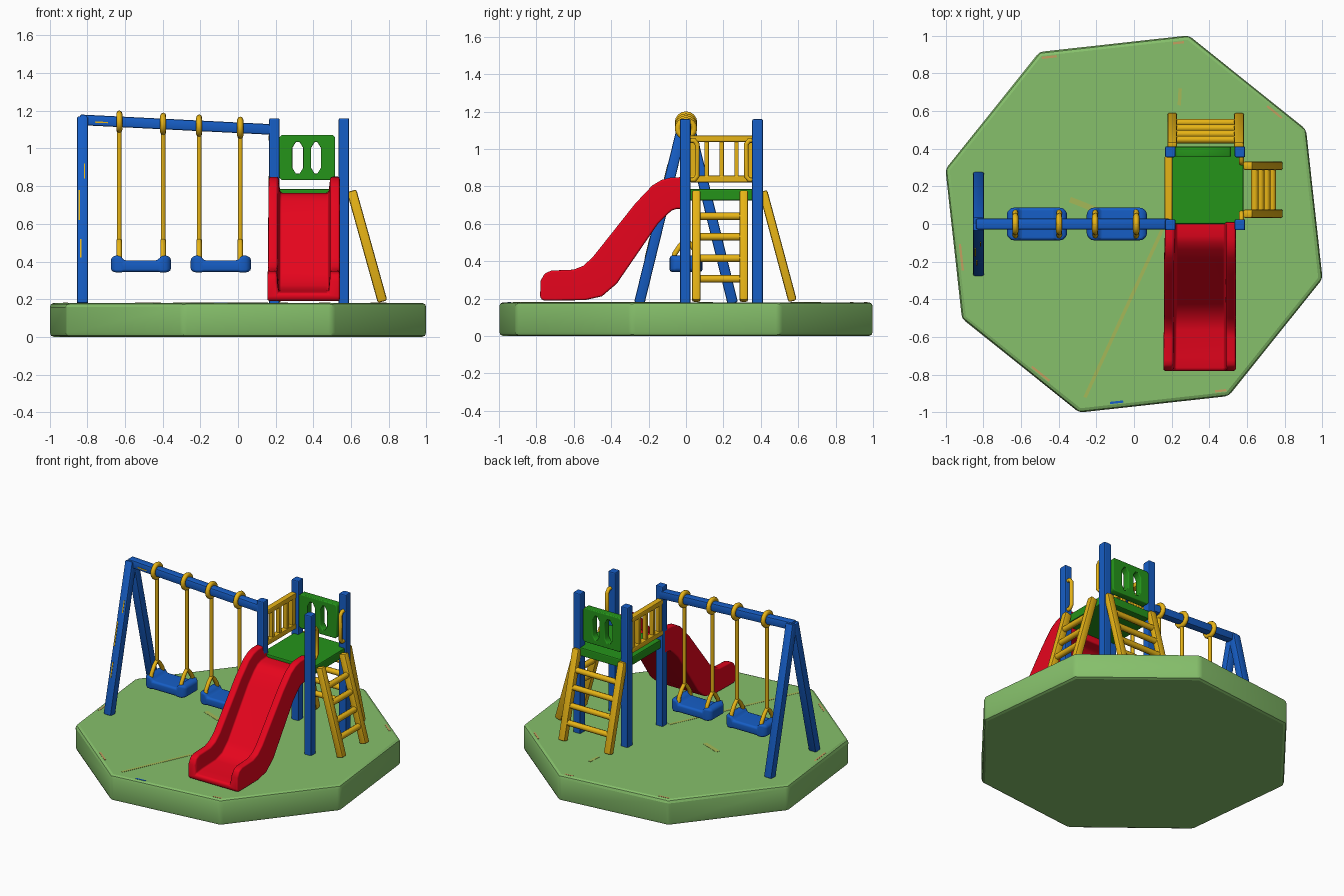
import bpy, bmesh, math
from mathutils import Vector, Matrix

if "Cube" in bpy.data.objects:
    bpy.data.objects.remove(bpy.data.objects["Cube"])


def material(name, r, g, b):
    m = bpy.data.materials.new(name)
    m.diffuse_color = (*[((c / 255 + 0.055) / 1.055) ** 2.4 for c in (r, g, b)], 1)
    m.use_nodes = True
    m.node_tree.nodes["Principled BSDF"].inputs["Base Color"].default_value = m.diffuse_color
    return m


GRASS = material("grass_green", 134, 192, 107)
BLUE = material("blue", 22, 94, 198)
YELLOW = material("yellow", 234, 182, 22)
GREEN = material("panel_green", 37, 148, 26)
RED = material("red", 236, 4, 30)
OCHRE = material("worn_ochre", 165, 185, 88)
ORANGE = material("worn_orange", 196, 160, 96)


def activate(ob):
    bpy.ops.object.select_all(action='DESELECT')
    ob.select_set(True)
    bpy.context.view_layer.objects.active = ob


def finish(name, bm, mat, bevel=0.0, segments=2, angle=20):
    """Round the hard edges, then turn the bmesh into a shaded object."""
    bmesh.ops.recalc_face_normals(bm, faces=bm.faces[:])
    if bevel:
        hard = [e for e in bm.edges if len(e.link_faces) == 2 and e.calc_face_angle() > 0.6]
        bmesh.ops.bevel(bm, geom=hard, offset=bevel, segments=segments,
                        profile=0.5, affect='EDGES', clamp_overlap=True)
    me = bpy.data.meshes.new(name)
    bm.to_mesh(me)
    bm.free()
    me.materials.append(mat)
    ob = bpy.data.objects.new(name, me)
    bpy.context.collection.objects.link(ob)
    activate(ob)
    bpy.ops.object.shade_smooth_by_angle(angle=math.radians(angle))
    return ob


def box(name, lo, hi, mat, bevel=0.008):
    lo, hi = Vector(lo), Vector(hi)
    bm = bmesh.new()
    bmesh.ops.create_cube(bm, size=1, matrix=Matrix.Translation((lo + hi) / 2)
                          @ Matrix.Diagonal((*(hi - lo), 1)))
    return finish(name, bm, mat, bevel)


def beam(name, a, b, w, d, mat, bevel=0.009):
    """Rounded bar from a to b: w wide sideways, d deep."""
    a, b = Vector(a), Vector(b)
    bm = bmesh.new()
    bmesh.ops.create_cube(bm, size=1, matrix=Matrix.Translation((a + b) / 2)
                          @ (b - a).to_track_quat('Z', 'Y').to_matrix().to_4x4()
                          @ Matrix.Diagonal((w, d, (b - a).length, 1)))
    return finish(name, bm, mat, bevel, 2, 35)


def tube(name, points, radius, mat, cyclic=False):
    cu = bpy.data.curves.new(name, 'CURVE')
    cu.dimensions = '3D'
    cu.bevel_depth = radius
    cu.bevel_resolution = 2
    cu.use_fill_caps = True
    sp = cu.splines.new('POLY')
    sp.points.add(len(points) - 1)
    for p, co in zip(sp.points, points):
        p.co = (*co, 1)
    sp.use_cyclic_u = cyclic
    cu.materials.append(mat)
    ob = bpy.data.objects.new(name, cu)
    bpy.context.collection.objects.link(ob)
    activate(ob)
    bpy.ops.object.convert(target='MESH')
    bpy.ops.object.shade_smooth_by_angle(angle=math.radians(50))
    return ob


# Octagonal grass base
bm = bmesh.new()
ring = [bm.verts.new((1.042 * math.cos(math.radians(28.8 + 45 * i)),
                      1.042 * math.sin(math.radians(28.8 + 45 * i)), 0)) for i in range(8)]
face = bm.faces.new(ring)
top = bmesh.ops.extrude_face_region(bm, geom=[face])["geom"]
bmesh.ops.translate(bm, vec=(0, 0, 0.18), verts=[v for v in top if isinstance(v, bmesh.types.BMVert)])
finish("grass_base", bm, GRASS, 0.022)

# Worn streaks on the grass, then worn patches along its rim
for a, b, w in (((-0.26, -0.92), (0.15, -0.03), 0.018), ((-0.34, 0.13), (-0.2, 0.075), 0.03),
                ((0.24, 0.63), (0.245, 0.72), 0.018)):
    beam("grass_streak", (*a, 0.18), (*b, 0.18), w, 0.003, OCHRE, 0)
for ang, t, half, mat in ((186.3, 0.075, 0.07, ORANGE), (231.3, 0.11, 0.06, ORANGE),
                          (96.3, 0.35, 0.04, ORANGE), (96.3, -0.34, 0.03, ORANGE),
                          (51.3, -0.21, 0.05, ORANGE), (276.3, 0.36, 0.03, ORANGE),
                          (276.3, -0.195, 0.035, BLUE)):
    n = Vector((math.cos(math.radians(ang)), math.sin(math.radians(ang)), 0))
    c, u = n * 0.93 + Vector((0, 0, 0.18)), Vector((-n.y, n.x, 0))
    beam("rim_patch", c + u * (t - half), c + u * (t + half), 0.012, 0.003, mat, 0)

# Tower posts and platform
for x in (0.193, 0.562):
    for y in (-0.004, 0.383):
        box("tower_post", (x - 0.028, y - 0.029, 0.17), (x + 0.028, y + 0.029, 1.16), BLUE)
box("platform", (0.18, 0.0, 0.725), (0.58, 0.41, 0.785), GREEN)

# Back panel with two octagonal openings
cu = bpy.data.curves.new("back_panel", 'CURVE')
cu.dimensions = '2D'
cu.fill_mode = 'BOTH'
cu.extrude = 0.02
cu.bevel_depth = 0.006


def outline(x0, x1, z0, z1, cx, cz):
    pts = [(x0 + cx, z0), (x1 - cx, z0), (x1, z0 + cz), (x1, z1 - cz),
           (x1 - cx, z1), (x0 + cx, z1), (x0, z1 - cz), (x0, z0 + cz)]
    sp = cu.splines.new('POLY')
    sp.points.add(7)
    for p, (x, z) in zip(sp.points, pts):
        p.co = (x, z, 0, 1)
    sp.use_cyclic_u = True


outline(0.225, 0.51, 0.838, 1.065, 0.01, 0.01)
outline(0.282, 0.352, 0.86, 1.04, 0.022, 0.035)
outline(0.382, 0.446, 0.86, 1.04, 0.022, 0.035)
cu.materials.append(GREEN)
panel = bpy.data.objects.new("back_panel", cu)
bpy.context.collection.objects.link(panel)
panel.rotation_euler = (math.pi / 2, 0, 0)
panel.location.y = 0.383
activate(panel)
bpy.ops.object.convert(target='MESH')

# Side railing
for z in (0.84, 1.055):
    box("railing_rail", (0.162, 0.02, z - 0.018), (0.205, 0.36, z + 0.018), YELLOW)
for y, w in ((0.04, 0.018), (0.11, 0.012), (0.19, 0.012), (0.27, 0.012), (0.34, 0.018)):
    box("railing_bar", (0.168, y - w, 0.84), (0.2, y + w, 1.055), YELLOW, 0.005)

# Grab handles beside the side ladder
for y, s in ((0.02, 1), (0.362, -1)):
    tube("grab_handle", [(0.57, y, 1.045), (0.57, y + s * 0.025, 1.045), (0.57, y + s * 0.04, 1.025),
                         (0.57, y + s * 0.04, 0.855), (0.57, y + s * 0.025, 0.835),
                         (0.57, y, 0.835)], 0.013, YELLOW)


# Ladders
def ladder(name, top, foot, across, half):
    top, foot, across = Vector(top), Vector(foot), Vector(across)
    wide_y = abs(across.x) > 0.5
    for s in (-1, 1):
        o = across * half * s
        beam(name + "_rail", top + o, foot + o, 0.052 if wide_y else 0.046,
             0.046 if wide_y else 0.052, YELLOW, 0.011)
    for z in (0.305, 0.415, 0.53, 0.64):
        c = top.lerp(foot, (top.z - z) / (top.z - foot.z))
        tube(name + "_rung", [c - across * half, c + across * half], 0.02, YELLOW)


ladder("side_ladder", (0.603, 0.182, 0.775), (0.767, 0.182, 0.187), (0, 1, 0), 0.127)
ladder("back_ladder", (0.38, 0.412, 0.775), (0.38, 0.57, 0.187), (1, 0, 0), 0.177)

# Slide: U-shaped section swept through wall-top / underside stations
stations = [(0.01, 0.85, 0.01, 0.68), (-0.08, 0.848, -0.05, 0.68), (-0.13, 0.835, -0.075, 0.672),
            (-0.18, 0.805, -0.10, 0.65), (-0.27, 0.71, -0.15, 0.60), (-0.50, 0.42, -0.37, 0.28),
            (-0.55, 0.375, -0.45, 0.212), (-0.60, 0.355, -0.54, 0.192), (-0.72, 0.35, -0.70, 0.19),
            (-0.755, 0.335, -0.765, 0.19), (-0.778, 0.295, -0.78, 0.205)]
bm = bmesh.new()
rows = []
for i, (ty, tz, by, bz) in enumerate(stations):
    t = i / (len(stations) - 1)
    T, B = Vector((0, ty, tz)), Vector((0, by, bz))
    bed = B.lerp(T, 0.5 - 0.2 * t)
    xl, xr = 0.165 - 0.01 * t, 0.54
    row = [(xl, B), (xl, T), (xl + 0.05, T), (xl + 0.06, bed),
           (xr - 0.06, bed), (xr - 0.05, T), (xr, T), (xr, B)]
    rows.append([bm.verts.new((x, p.y, p.z)) for x, p in row])
for r0, r1 in zip(rows, rows[1:]):
    for j in range(8):
        k = (j + 1) % 8
        bm.faces.new((r0[j], r0[k], r1[k], r1[j]))
for r in (rows[0], rows[-1]):
    for q in ((0, 1, 2, 3), (0, 3, 4, 7), (4, 5, 6, 7)):
        bm.faces.new([r[j] for j in q])
slide = finish("slide", bm, RED, 0.012, 2, 50)
slide.modifiers.new("even_shading", 'WEIGHTED_NORMAL').keep_sharp = True


# Swing frame with chipped paint
def beam_z(x):
    return 1.15 - 0.05 * (x + 0.8) / 0.99


beam("swing_beam", (-0.84, 0, beam_z(-0.84)), (0.19, 0, beam_z(0.19)), 0.056, 0.056, BLUE)
for s in (-1, 1):
    beam("swing_leg", (-0.825, s * 0.008, 1.165), (-0.825, s * 0.25, 0.175), 0.058, 0.056, BLUE)
for x, z0, z1 in ((-0.842, 0.62, 0.78), (-0.835, 0.42, 0.52), (-0.815, 0.84, 0.92)):
    front = [(x, -0.008 - 0.2444 * (1.165 - z) - 0.029, z) for z in (z0, z1)]
    beam("leg_chip", *front, 0.007, 0.004, YELLOW, 0)
beam("beam_chip", (-0.76, -0.028, 1.14), (-0.69, -0.028, 1.137), 0.004, 0.007, YELLOW, 0)

# Swings: seat with raised ends, hanging ropes and beam rings
for cx, ropes in ((-0.515, (-0.115, 0.118)), (-0.091, (-0.115, 0.103))):
    half = [(0.16, 0.065, 0.35, 0.42), (0.135, 0.085, 0.342, 0.432),
            (0.105, 0.088, 0.342, 0.43), (0.09, 0.085, 0.345, 0.405)]
    bm = bmesh.new()
    rows = [[bm.verts.new((cx + dx, y, z)) for y, z in ((-hy, z0), (hy, z0), (hy, z1), (-hy, z1))]
            for dx, hy, z0, z1 in [(-r[0], *r[1:]) for r in half] + half[::-1]]
    for r0, r1 in zip(rows, rows[1:]):
        for j in range(4):
            k = (j + 1) % 4
            bm.faces.new((r0[j], r0[k], r1[k], r1[j]))
    bm.faces.new(rows[0])
    bm.faces.new(rows[-1])
    seat = finish("swing_seat", bm, BLUE, 0.015, 2, 50)
    seat.modifiers.new("even_shading", 'WEIGHTED_NORMAL').keep_sharp = True
    for x in (cx + dx for dx in ropes):
        z = beam_z(x)
        tube("swing_ring", [(x, 0.044 * math.cos(a), z + 0.044 * math.sin(a))
                            for a in (math.tau * i / 16 for i in range(16))], 0.016, YELLOW, True)
        tube("swing_rope", [(x, 0, z - 0.045), (x, 0, 0.51)], 0.0125, YELLOW)
        tube("seat_hanger", [(x, -0.068, 0.40), (x, -0.06, 0.44), (x, -0.03, 0.485), (x, 0, 0.515),
                             (x, 0.03, 0.485), (x, 0.06, 0.44), (x, 0.068, 0.40)], 0.014, YELLOW)
